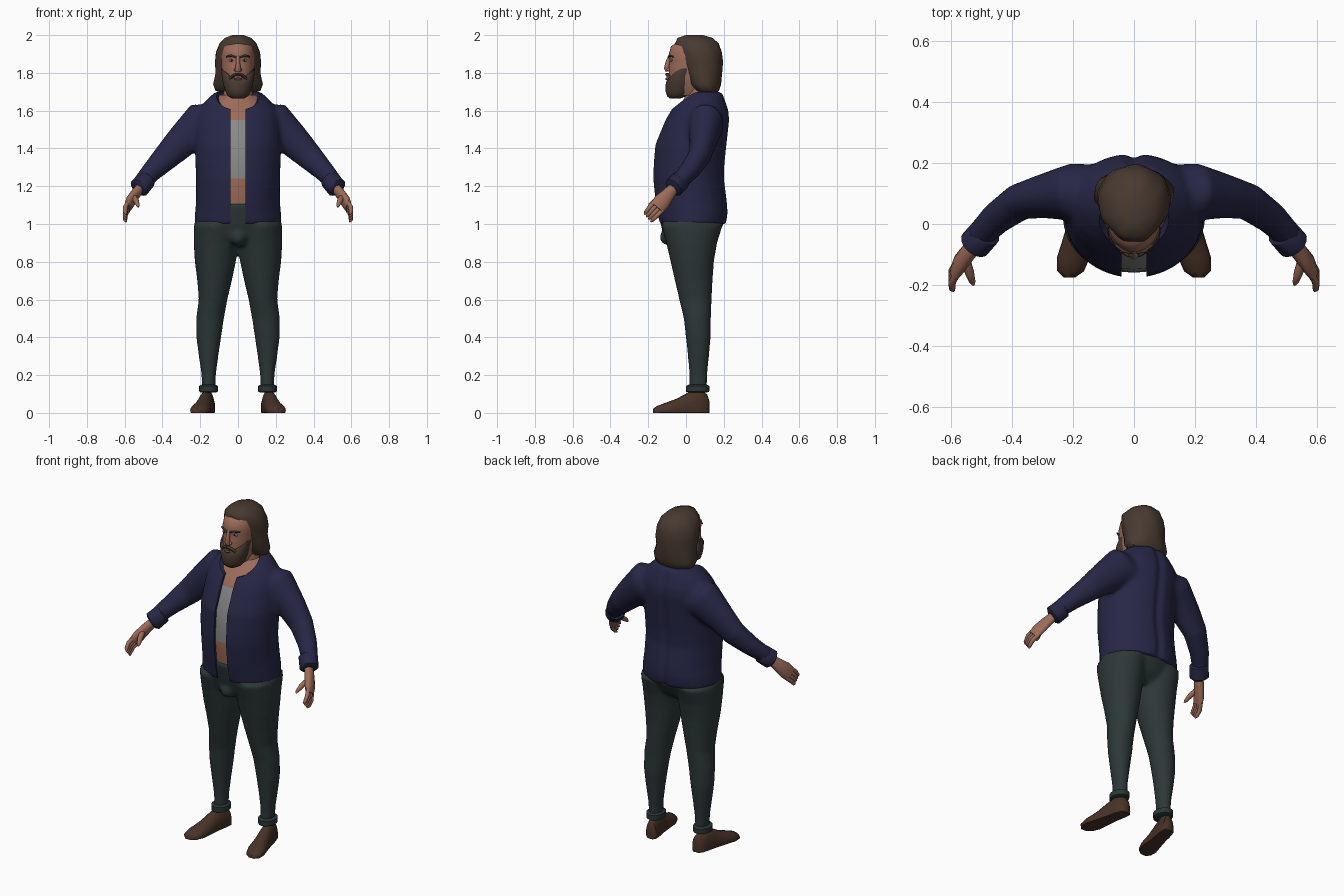
import bpy, bmesh, math
from mathutils import Vector

cube = bpy.data.objects.get("Cube")
if cube:
    bpy.data.objects.remove(cube, do_unlink=True)


def material(name, *rgb):
    m = bpy.data.materials.new(name)
    m.use_nodes = True
    m.diffuse_color = (*rgb, 1)
    m.node_tree.nodes["Principled BSDF"].inputs["Base Color"].default_value = (*rgb, 1)
    return m


NAVY = material("navy cloth", .02, .02, .063)
GREEN = material("dark green cloth", .025, .039, .038)
SKIN = material("skin", .34, .15, .10)
HAIR = material("brown hair", .065, .042, .03)
SHIRT = material("grey shirt", .25, .25, .25)
LEATHER = material("brown leather", .065, .032, .02)
EYE = material("eye white", .3, .32, .33)
DARK = material("dark iris", .02, .02, .025)
LIP = material("lip", .17, .075, .06)


# ---- shape helpers: every part is a list of rings ----
def ring(z, front, back, half, n=32, wave=0):
    """Horizontal oval ring from its front, back and half width."""
    cy, ry = (front + back) / 2, (back - front) / 2
    pts = []
    for i in range(n):
        a = math.tau * i / n
        k = 1 + wave * math.sin(8 * a + z * 25)
        pts.append(Vector((half * k * math.cos(a), cy + ry * k * math.sin(a), z)))
    return pts


def tube(path, wide=(0, 1, 0), n=14):
    """Rings square to a path of (x, y, z, radius along wide, other radius)."""
    pos = [Vector(p[:3]) for p in path]
    rings = []
    for i, p in enumerate(path):
        t = (pos[min(i + 1, len(pos) - 1)] - pos[max(i - 1, 0)]).normalized()
        u = Vector(wide)
        u = (u - t * u.dot(t)).normalized()
        v = t.cross(u)
        rings.append([pos[i] + u * p[3] * math.cos(math.tau * j / n)
                      + v * p[4] * math.sin(math.tau * j / n) for j in range(n)])
    return rings


def ball(c, r, n=16):
    out = []
    for k in range(1, 10):
        a = math.pi * k / 10
        s = math.sin(a)
        out.append(ring(c[2] - r[2] * math.cos(a), c[1] - r[1] * s, c[1] + r[1] * s, r[0] * s, n))
    return [[p + Vector((c[0], 0, 0)) for p in q] for q in out]


def pair(*lofts):
    """The lofts and their mirror images."""
    return [*lofts, *[[[Vector((-p.x, p.y, p.z)) for p in q] for q in l] for l in lofts]]


def build(name, lofts, mat):
    bm = bmesh.new()
    for loft in lofts:
        rows = [[bm.verts.new(p) for p in r] for r in loft]
        n = len(rows[0])
        for a, b in zip(rows, rows[1:]):
            for i in range(n):
                bm.faces.new((a[i], a[(i + 1) % n], b[(i + 1) % n], b[i]))
        bm.faces.new(rows[0])
        bm.faces.new(rows[-1])
    bmesh.ops.recalc_face_normals(bm, faces=bm.faces)
    me = bpy.data.meshes.new(name)
    bm.to_mesh(me)
    bm.free()
    me.materials.append(mat)
    ob = bpy.data.objects.new(name, me)
    bpy.context.collection.objects.link(ob)
    smooth(ob)
    return ob


def smooth(ob, angle=50):
    bpy.ops.object.select_all(action='DESELECT')
    ob.select_set(True)
    bpy.context.view_layer.objects.active = ob
    bpy.ops.object.shade_smooth_by_angle(angle=math.radians(angle))


def modify(ob, kind, **settings):
    m = ob.modifiers.new(kind.lower(), kind)
    for key, value in settings.items():
        setattr(m, key, value)
    bpy.context.view_layer.objects.active = ob
    bpy.ops.object.modifier_apply(modifier=m.name)


def fuse(ob, size):
    modify(ob, 'REMESH', mode='VOXEL', voxel_size=size)
    modify(ob, 'SMOOTH', factor=.5, iterations=5)


# ---- torso: z, front, back, half width ----
TORSO = [(1.0, -.143, .217, .232), (1.06, -.153, .224, .228), (1.12, -.165, .22, .222),
         (1.24, -.177, .204, .222), (1.32, -.174, .207, .226), (1.42, -.166, .218, .228),
         (1.55, -.112, .232, .222), (1.6, -.083, .228, .21), (1.65, -.05, .212, .175),
         (1.7, -.012, .195, .12)]
o = .017
body = build("torso", [[ring(z - (o if z > 1.6 else 0), f + o, b - o, w - o)
                        for z, f, b, w in TORSO[1:]]], SKIN)
body.data.materials.append(SHIRT)
for f in body.data.polygons:
    f.material_index = int(1.24 < f.center.z < 1.55)

# ---- jacket with sleeves, cut open at the front and neck ----
arm = tube([(.12, .1, 1.52, .095, .11), (.2, .105, 1.53, .095, .115), (.3, .09, 1.435, .072, .088),
            (.375, .073, 1.36, .06, .073), (.45, .02, 1.285, .053, .057),
            (.515, -.045, 1.215, .044, .045)], n=20)
jacket = build("jacket", [[ring(*r) for r in TORSO], *pair(arm)], NAVY)
fuse(jacket, .013)
for v in jacket.data.vertices:      # seam down the back
    if v.co.y > .1:
        v.co.y -= .013 * math.exp(-(v.co.x / .022) ** 2)
slot = [[Vector((x, y, z)) for x, y in ((-.041, -.3), (.041, -.3), (.041, -.03), (-.041, -.03))]
        for z in (.9, 1.66)]
for cut in ([slot], [ball((0, -.04, 1.705), (.127, .175, .105), 32)]):
    cutter = build("cutter", cut, NAVY)
    cutter.hide_render = True
    modify(jacket, 'BOOLEAN', operation='DIFFERENCE', object=cutter, solver='EXACT')
    bpy.data.objects.remove(cutter, do_unlink=True)
smooth(jacket)

cuff = tube([(.482, -.022, 1.238, .042, .042), (.487, -.027, 1.233, .053, .053),
             (.522, -.066, 1.192, .053, .055), (.528, -.072, 1.186, .04, .04)])
build("sleeve_cuffs", pair(cuff), NAVY)

# ---- hands ----
ACROSS = Vector((0, -.65, .75))
palm = tube([(.515, -.062, 1.195, .028, .024), (.545, -.095, 1.155, .036, .026),
             (.572, -.13, 1.115, .046, .024), (.587, -.155, 1.085, .042, .017)], ACROSS)
thumb = tube([(.555, -.11, 1.148, .016, .016), (.54, -.16, 1.125, .016, .015),
              (.53, -.19, 1.1, .011, .01), (.527, -.2, 1.09, .004, .004)])
fingers = []
for k in (-1.5, -.5, .5, 1.5):
    w = ACROSS * k * .02
    r = .0125
    fingers.append(tube([(*(Vector(p) + w * s), r * q, r * q) for p, s, q in
                         (((.58, -.143, 1.097), 1, 1), ((.597, -.172, 1.068), 1, 1),
                          ((.597, -.195, 1.042), .9, .85), ((.592, -.203, 1.031), .85, .35))],
                        ACROSS, 8))
build("hands", pair(palm, thumb, *fingers), SKIN)

# ---- trousers: z, x, y, half width, half depth ----
LEG = [(.13, .155, .063, .036, .048), (.2, .155, .065, .038, .048), (.3, .156, .066, .052, .056),
       (.4, .155, .065, .066, .066), (.5, .148, .06, .074, .072), (.6, .132, .05, .076, .086),
       (.7, .124, .041, .092, .1), (.8, .12, .033, .109, .115), (.9, .117, .03, .118, .135),
       (1.0, .116, .032, .118, .165)]
leg = [[p + Vector((x, 0, 0)) for p in ring(z, y - d, y + d, w, 24)] for z, x, y, w, d in LEG]
pelvis = [ring(*r) for r in ((.885, -.08, .11, .09), (.93, -.112, .16, .2),
                             (1.0, -.135, .2, .228), (1.11, -.157, .2, .21))]
trousers = build("trousers", [*pair(leg), pelvis, ball((0, -.09, .93), (.045, .05, .045))], GREEN)
fuse(trousers, .012)
smooth(trousers)
hem = [[p + Vector((.156, 0, 0)) for p in ring(z, .062 - d, .062 + d, w, 20)]
       for z, w, d in ((.108, .038, .048), (.112, .049, .061), (.142, .05, .062), (.149, .038, .048))]
build("trouser_cuffs", pair(hem), GREEN)

# ---- shoes: y, half width, top height; flat soles, toes turned out ----
SHOE = [(.125, .018, .06), (.112, .034, .1), (.065, .04, .125), (.015, .041, .11),
        (-.05, .047, .075), (-.11, .054, .053), (-.155, .044, .036), (-.176, .018, .02)]
shoe = []
for y, w, top in SHOE:
    angles = [math.tau * i / 20 for i in range(20)]
    shoe.append([Vector((.157 + (.1 - y) * .2 + w * math.cos(a), y,
                         top * max(0, .25 + .75 * math.sin(a)))) for a in angles])
build("shoes", pair(shoe), LEATHER)

# ---- neck, head and hair ----
build("neck", [[ring(*r) for r in ((1.6, -.04, .17, .1), (1.66, -.01, .17, .09),
                                   (1.7, .0, .165, .075), (1.8, .0, .16, .07))]], SKIN)
build("head", [[ring(*r) for r in (
    (1.68, -.06, .08, .05), (1.72, -.085, .12, .07), (1.78, -.092, .13, .083),
    (1.84, -.09, .14, .088), (1.865, -.086, .14, .089), (1.89, -.093, .15, .09),
    (1.94, -.08, .15, .083), (1.965, -.045, .13, .06))]], SKIN)
HAIR_RINGS = [(1.688, .075, .16, .07), (1.705, .045, .175, .12), (1.74, .012, .186, .132),
              (1.8, -.012, .19, .117), (1.86, -.032, .195, .121), (1.91, -.047, .19, .117),
              (1.955, -.06, .175, .1), (1.985, -.045, .142, .07), (2.0, .0, .09, .03)]
build("hair", [[ring(*r, 40, .018) for r in HAIR_RINGS]], HAIR)

# ---- beard rising to sideburns, moustache and brows ----
beard = [ring(*r) for r in ((1.664, -.085, -.03, .03), (1.676, -.1, 0, .053), (1.7, -.108, .03, .066),
                            (1.74, -.108, .04, .079), (1.765, -.1, .05, .087), (1.77, -.09, .08, .086))]
for p in beard[-1]:
    p.z += .055 * (p.x / .086) ** 2
for p in beard[-2]:
    p.z += .03 * (p.x / .086) ** 2
build("beard", [beard], HAIR)
build("moustache", pair(tube([(0, -.1, 1.793, .01, .007), (.02, -.098, 1.789, .01, .008),
                              (.042, -.087, 1.772, .008, .007), (.052, -.08, 1.755, .004, .004)],
                             (0, -1, 0), 8)), HAIR)
build("eyebrows", pair(tube([(.01, -.094, 1.883, .004, .004), (.035, -.089, 1.891, .006, .006),
                             (.062, -.068, 1.886, .004, .004)], n=8)), HAIR)

# ---- nose, lips and eyes ----
build("nose", [tube([(0, -.086, 1.89, .008, .009), (0, -.095, 1.86, .012, .01),
                     (0, -.102, 1.825, .015, .015), (0, -.097, 1.808, .011, .016)]),
               *pair(ball((.013, -.092, 1.817), (.009, .011, .009), 10))], SKIN)
build("lips", [ball((0, -.103, 1.768), (.02, .007, .007))], LIP)
build("eyes", pair(ball((.036, -.077, 1.867), (.014, .007, .007))), EYE)
build("irises", pair(ball((.035, -.082, 1.867), (.006, .004, .006), 10)), DARK)
